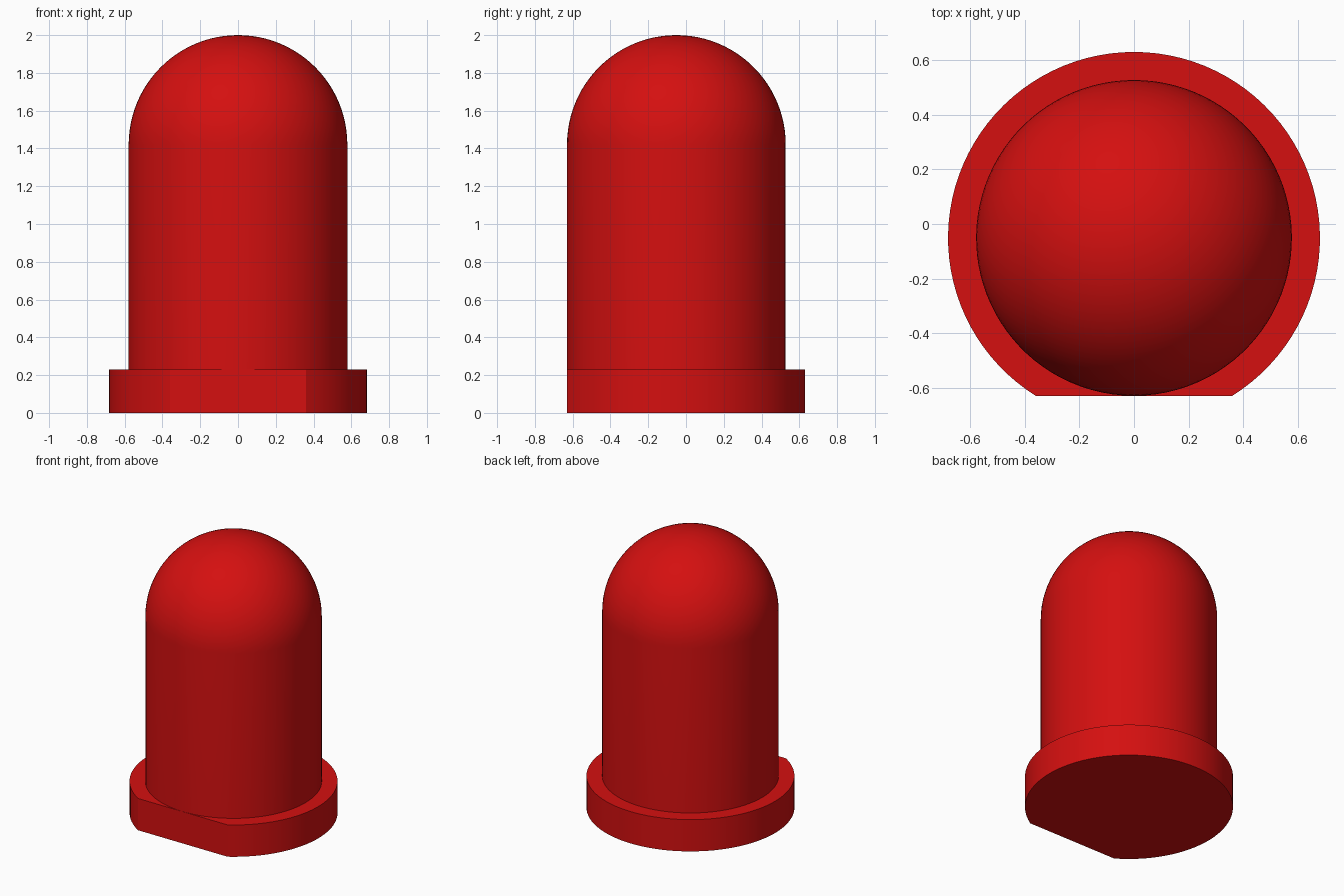
import bpy, bmesh, math

cube = bpy.data.objects.get("Cube")
if cube:
    bpy.data.objects.remove(cube, do_unlink=True)

FLANGE_R, BODY_R, FLAT = 0.682, 0.579, 0.58   # FLAT: distance from axis to the flat side
FLANGE_H, DOME_Z, TOP_Z = 0.23, 1.42, 2.0
AXIS_Y = -0.051

red = bpy.data.materials.new("red plastic")
red.use_nodes = True
color = (0.66, 0.005, 0.005, 1)
red.diffuse_color = color
red.node_tree.nodes["Principled BSDF"].inputs["Base Color"].default_value = color

# Shared angles: long round arc, then the short flat, so its corners are exact
corner = math.asin(FLAT / FLANGE_R)
arc = math.pi + 2 * corner
angles = [-corner + arc * i / 80 for i in range(80)]
angles += [-corner + arc + (2 * math.pi - arc) * i / 16 for i in range(16)]


def circle(r):
    return lambda a: r


def flanged(a):
    s = -math.sin(a)
    return min(FLANGE_R, FLAT / s) if s > 0 else FLANGE_R


def loft(name, rings, cap_bottom=False, tip_z=None):
    """Bridge rings of (radius function, height) around the axis."""
    bm = bmesh.new()
    loops = [[bm.verts.new((f(a) * math.cos(a), f(a) * math.sin(a), z)) for a in angles]
             for f, z in rings]
    n = len(angles)
    for lo, hi in zip(loops, loops[1:]):
        for i in range(n):
            j = (i + 1) % n
            bm.faces.new((lo[i], lo[j], hi[j], hi[i]))
    if cap_bottom:
        bm.faces.new(loops[0][::-1])
    if tip_z is not None:
        tip = bm.verts.new((0, 0, tip_z))
        for i in range(n):
            bm.faces.new((loops[-1][i], loops[-1][(i + 1) % n], tip))
    mesh = bpy.data.meshes.new(name)
    bm.to_mesh(mesh)
    bm.free()
    mesh.materials.append(red)
    obj = bpy.data.objects.new(name, mesh)
    obj.location.y = AXIS_Y
    bpy.context.collection.objects.link(obj)
    bpy.ops.object.select_all(action='DESELECT')
    obj.select_set(True)
    bpy.context.view_layer.objects.active = obj
    bpy.ops.object.shade_smooth_by_angle(angle=math.radians(30))
    return obj


# Base flange with one flat side and a ledge running in to the body
loft("base_flange", [(flanged, 0), (flanged, FLANGE_H), (circle(BODY_R), FLANGE_H)],
     cap_bottom=True)

# Cylindrical body with a hemispherical dome
dome = [(circle(BODY_R * math.cos(t)), DOME_Z + (TOP_Z - DOME_Z) * math.sin(t))
        for t in (math.pi / 2 * i / 24 for i in range(24))]
loft("domed_body", [(circle(BODY_R), FLANGE_H)] + dome, tip_z=TOP_Z)
